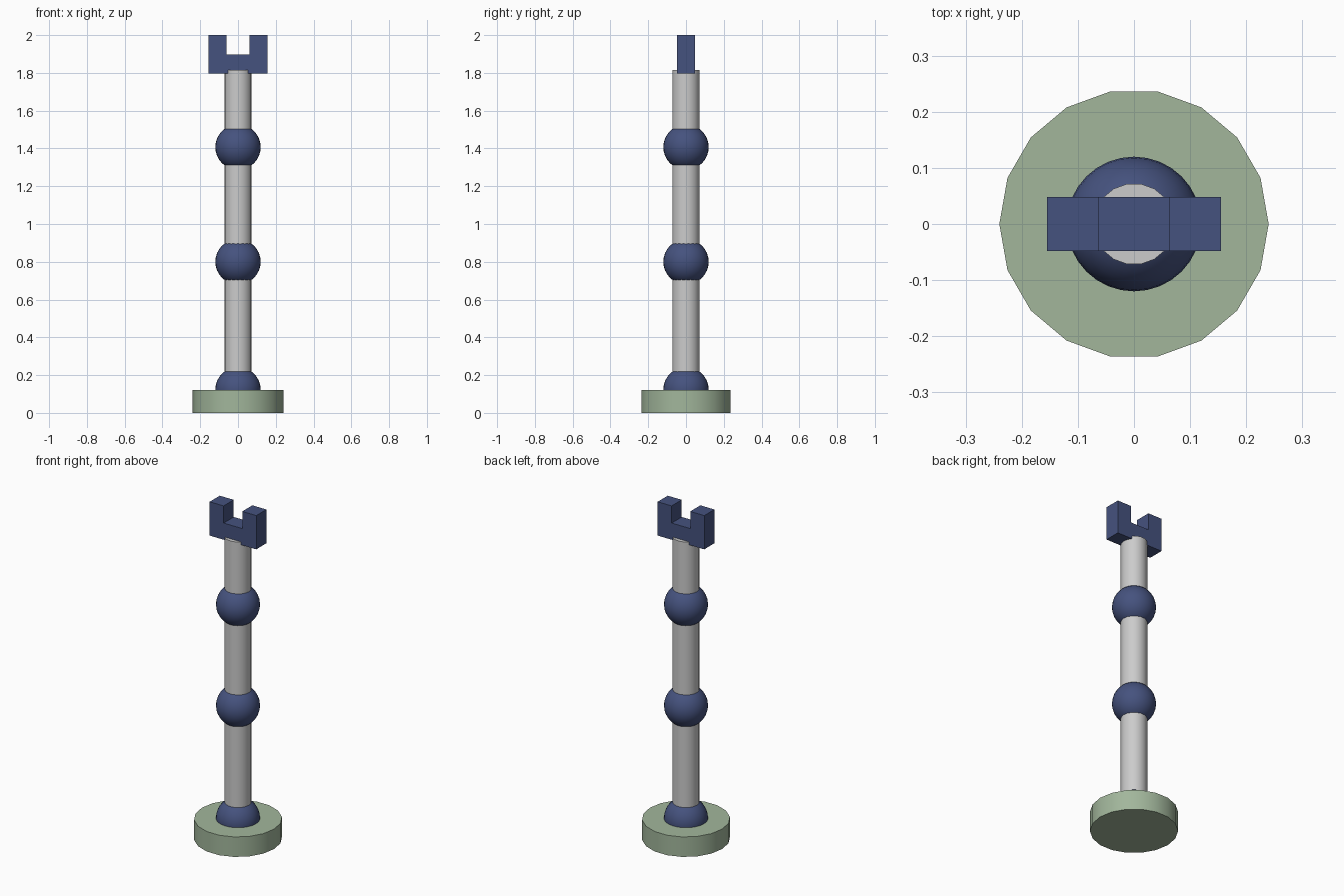
import bpy, bmesh, math

if "Cube" in bpy.data.objects:
    bpy.data.objects.remove(bpy.data.objects["Cube"])


def material(name, rgb):
    m = bpy.data.materials.new(name)
    m.diffuse_color = (*rgb, 1)
    m.use_nodes = True
    m.node_tree.nodes["Principled BSDF"].inputs["Base Color"].default_value = m.diffuse_color
    return m


GREEN = material("sage_green", (0.36, 0.47, 0.33))
BLUE = material("navy_blue", (0.06, 0.085, 0.21))


def finish(name, mat=None):
    ob = bpy.context.object
    ob.name = name
    if mat:
        ob.data.materials.append(mat)
    bpy.ops.object.shade_smooth_by_angle(angle=math.radians(35))
    return ob


def cylinder(name, radius, z0, z1, mat=None):
    # 18 sides, turned so that a corner lies on the x axis
    bpy.ops.mesh.primitive_cylinder_add(
        vertices=18, radius=radius, depth=z1 - z0,
        location=(0, 0, (z0 + z1) / 2), rotation=(0, 0, math.pi / 2))
    return finish(name, mat)


# Round foot
cylinder("base", 0.24, 0, 0.12, GREEN)

# Ball joints
joints = [0.123, 0.8, 1.407]
for i, z in enumerate(joints):
    bpy.ops.mesh.primitive_uv_sphere_add(
        segments=32, ring_count=16, radius=0.12, location=(0, 0, z))
    finish(f"ball_joint_{i + 1}", BLUE)

# Arm links running from joint to joint
for i, (z0, z1) in enumerate(zip(joints, joints[1:] + [1.815])):
    cylinder(f"arm_link_{i + 1}", 0.0725, z0, z1)

# U-shaped gripper extruded from its front profile
half = [(0.155, 1.797), (0.155, 2.0), (0.062, 2.0), (0.062, 1.897)]
outline = half + [(-x, z) for x, z in reversed(half)]
bm = bmesh.new()
face = bm.faces.new([bm.verts.new((x, -0.048, z)) for x, z in outline])
ext = bmesh.ops.extrude_face_region(bm, geom=[face])
bmesh.ops.translate(bm, vec=(0, 0.096, 0),
                    verts=[v for v in ext["geom"] if isinstance(v, bmesh.types.BMVert)])
bmesh.ops.recalc_face_normals(bm, faces=bm.faces)
mesh = bpy.data.meshes.new("gripper")
bm.to_mesh(mesh)
bm.free()
gripper = bpy.data.objects.new("gripper", mesh)
bpy.context.collection.objects.link(gripper)
mesh.materials.append(BLUE)
